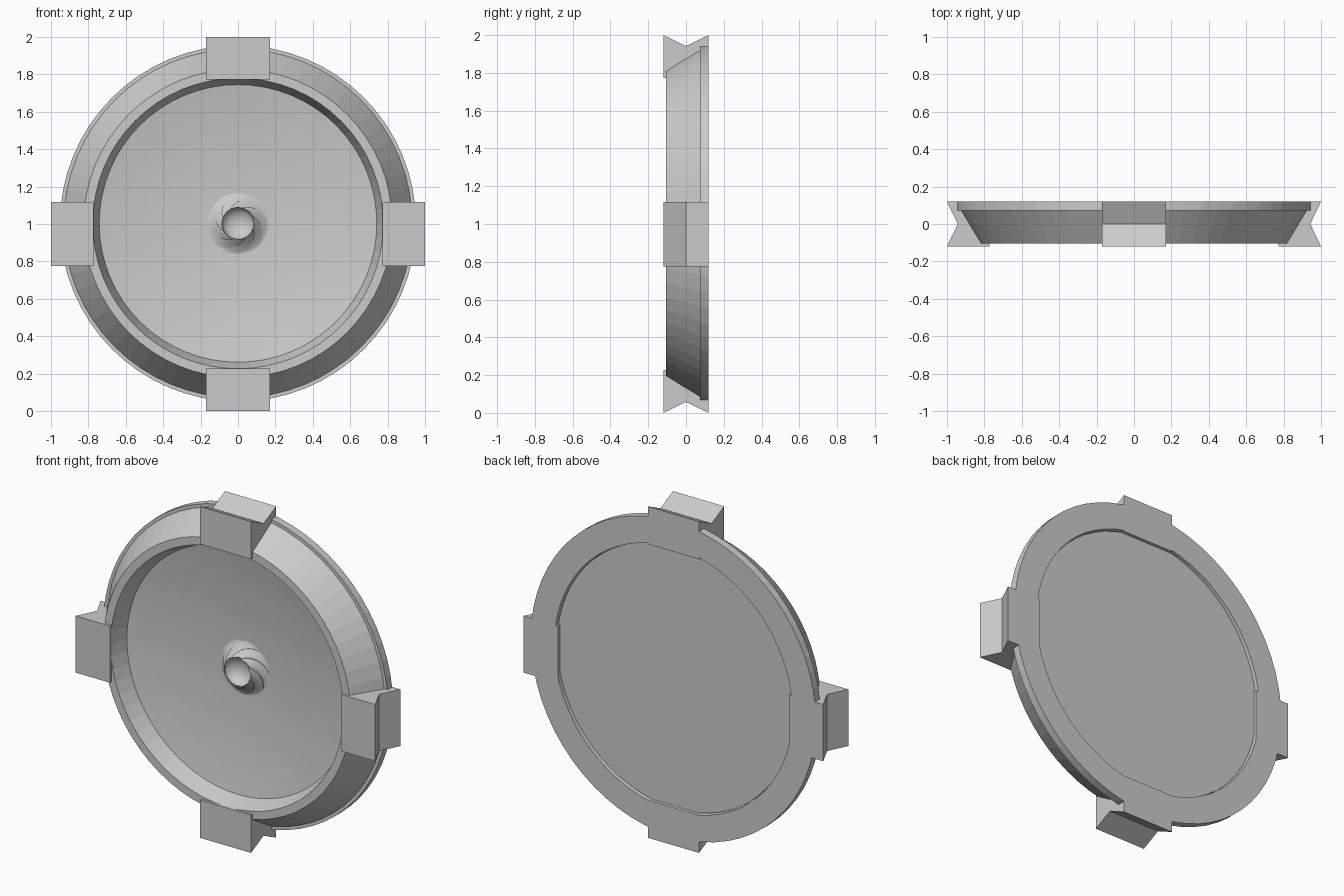
import bpy, bmesh
from math import cos, sin, pi, radians

if "Cube" in bpy.data.objects:
    bpy.data.objects.remove(bpy.data.objects["Cube"])

CZ = 1.003   # height of the disc centre
SEG = 64


def finish(bm, name):
    bmesh.ops.remove_doubles(bm, verts=bm.verts, dist=1e-5)
    bmesh.ops.recalc_face_normals(bm, faces=bm.faces)
    me = bpy.data.meshes.new(name)
    bm.to_mesh(me)
    bm.free()
    ob = bpy.data.objects.new(name, me)
    bpy.context.collection.objects.link(ob)
    return ob


def polar(r, a, y):
    return (r * cos(a), y, CZ + r * sin(a))


def lathe(name, profile, closed=True, seg=SEG):
    """Spin a (radius, y) profile around the disc axis."""
    bm = bmesh.new()
    rings = [[bm.verts.new(polar(r, 2 * pi * i / seg, y)) for i in range(seg)] if r > 0
             else [bm.verts.new((0, y, CZ))] * seg for r, y in profile]
    n = len(profile)
    for k in range(n if closed else n - 1):
        a, b = rings[k], rings[(k + 1) % n]
        for i in range(seg):
            j = (i + 1) % seg
            vs = list(dict.fromkeys([a[i], a[j], b[j], b[i]]))
            if len(vs) > 2:
                bm.faces.new(vs)
    return finish(bm, name)


# Outer frame: bevelled ring, back flange, and inner wall tapering to the dish
lathe("frame_ring", [(0.777, -0.105), (0.825, -0.105), (0.932, 0.073), (0.952, 0.073),
                     (0.952, 0.12), (0.795, 0.12), (0.795, 0.05), (0.742, 0.0)])

# Dished panel: shallow concave front, flat recessed back
dish = [(0.0, 0.067)] + [(r, 0.067 - 0.122 * r * r)
                         for r in (0.1, 0.2, 0.3, 0.4, 0.5, 0.6, 0.7, 0.75)]
lathe("dished_panel", dish + [(0.79, 0.05), (0.79, 0.1), (0.0, 0.1)], closed=False)


# Clamp: block with a V-shaped groove along its outer edge
def clamp(name, direction, inner):
    prof = [(inner, -0.12), (1.0, -0.12), (0.942, 0.0), (1.0, 0.12), (inner, 0.12)]
    bm = bmesh.new()
    ends = []
    for w in (-0.171, 0.171):
        loop = []
        for d, y in prof:
            if direction in "LR":
                co = (d if direction == "R" else -d, y, 0.946 + w)
            else:
                co = (w, y, 1 + (d if direction == "T" else -d))
            loop.append(bm.verts.new(co))
        bm.faces.new(loop)
        ends.append(loop)
    for i in range(5):
        j = (i + 1) % 5
        bm.faces.new([ends[0][i], ends[0][j], ends[1][j], ends[1][i]])
    finish(bm, name)


for name, d in (("right", "R"), ("left", "L"), ("top", "T"), ("bottom", "B")):
    clamp(name + "_clamp", d, 0.772)

# Central swirl: eight overlapping spiral blades rising to a rim
bm = bmesh.new()
BLADES, STEPS, ACROSS = 8, 8, 4
for b in range(BLADES):
    grid = []
    for s in range(STEPS + 1):
        t = s / STEPS
        r = 0.165 - 0.08 * t
        base = 0.064 - 0.06 * t ** 1.6
        row = []
        for k in range(ACROSS + 1):
            a = 2 * pi * (b + k / ACROSS) / BLADES + radians(75) * t
            lift = 0.014 * (k / ACROSS) * t
            row.append(bm.verts.new(polar(r, a, base - lift)))
        # last column drops down to the next blade as a step
        a = 2 * pi * (b + 1) / BLADES + radians(75) * t
        row.append(bm.verts.new(polar(r, a, base + 0.001)))
        grid.append(row)
    for s in range(STEPS):
        for k in range(ACROSS + 1):
            bm.faces.new([grid[s][k], grid[s][k + 1], grid[s + 1][k + 1], grid[s + 1][k]])
finish(bm, "swirl_blades")

# Rounded cup inside the swirl
lathe("centre_cup", [(0.087, -0.004)] + [(0.087 * cos(radians(a)), -0.004 + 0.06 * sin(radians(a)))
                                         for a in range(10, 90, 10)] + [(0.0, 0.056)],
      closed=False, seg=32)
